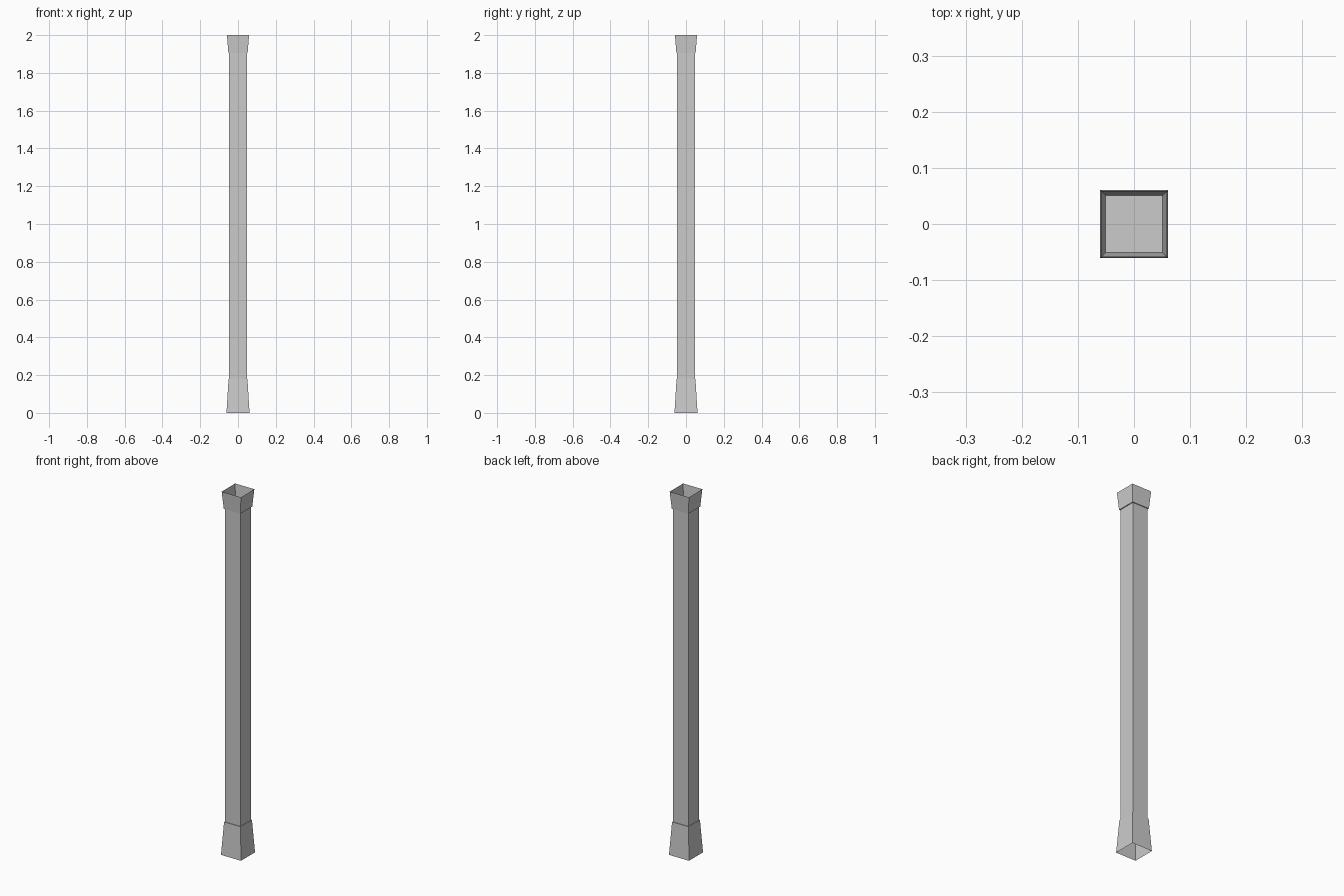
import bpy, bmesh

if "Cube" in bpy.data.objects:
    bpy.data.objects.remove(bpy.data.objects["Cube"])

def square_tube(name, z0, half0, z1, half1, open_bottom=False, open_top=False):
    """Square, optionally tapered, box with either end left open."""
    bm = bmesh.new()
    bmesh.ops.create_cube(bm, size=2)
    for v in bm.verts:
        top = v.co.z > 0
        half = half1 if top else half0
        v.co = (v.co.x * half, v.co.y * half, z1 if top else z0)
    bm.normal_update()
    ends = [f for f in bm.faces
            if (open_top and f.normal.z > 0.9) or (open_bottom and f.normal.z < -0.9)]
    bmesh.ops.delete(bm, geom=ends, context='FACES_ONLY')
    mesh = bpy.data.meshes.new(name)
    bm.to_mesh(mesh)
    bm.free()
    obj = bpy.data.objects.new(name, mesh)
    bpy.context.collection.objects.link(obj)
    return obj

# flared foot, hollow from below
square_tube("post_base", 0.0, 0.061, 0.18, 0.050, open_bottom=True)
# straight square shaft
square_tube("post_shaft", 0.18, 0.0465, 1.905, 0.0465)
# flared cap, hollow from above
square_tube("post_capital", 1.905, 0.051, 2.0, 0.0585, open_top=True)
